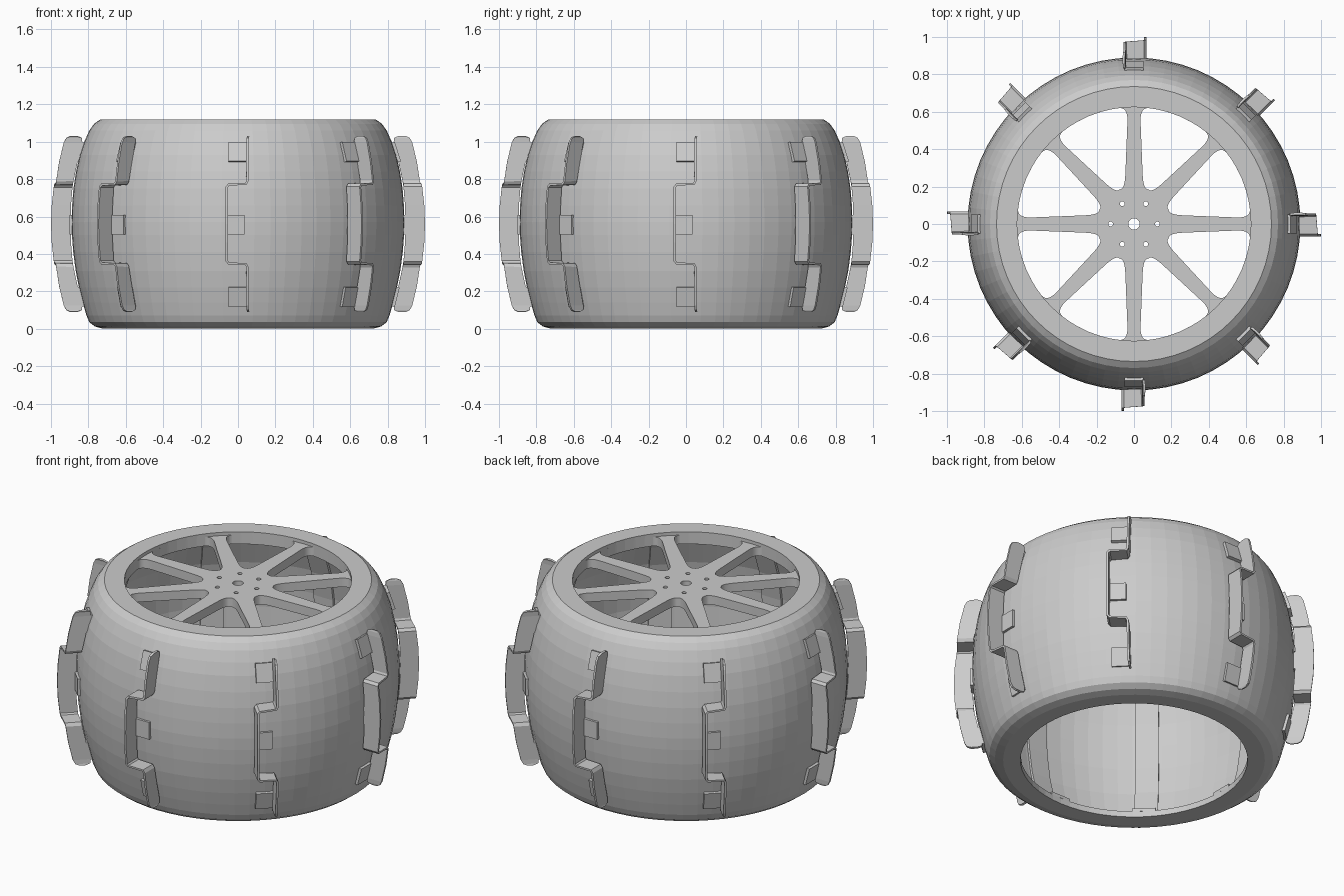
import bpy, bmesh
from math import sin, cos, pi, radians
from mathutils import Vector, Matrix

if "Cube" in bpy.data.objects:
    bpy.data.objects.remove(bpy.data.objects["Cube"])

SEG = 64
N = 8

def make(name, bm):
    bmesh.ops.recalc_face_normals(bm, faces=bm.faces)
    me = bpy.data.meshes.new(name)
    bm.to_mesh(me)
    bm.free()
    ob = bpy.data.objects.new(name, me)
    bpy.context.collection.objects.link(ob)
    return ob

def ring_copies(ob):
    # seven more copies around the wheel axis, sharing the mesh
    for i in range(1, N):
        c = ob.copy()
        c.name = f"{ob.name}_{i + 1}"
        c.rotation_euler.z = 2 * pi * i / N
        bpy.context.collection.objects.link(c)

def sheet(name, rows, thick, offset=0):
    # ribbon of quads from pairs of points, thickened
    bm = bmesh.new()
    vs = [[bm.verts.new(p) for p in row] for row in rows]
    for a, b in zip(vs, vs[1:]):
        bm.faces.new((a[0], a[1], b[1], b[0]))
    ob = make(name, bm)
    m = ob.modifiers.new("thickness", "SOLIDIFY")
    m.thickness, m.offset = thick, offset
    return ob

# Barrel-shaped tyre shell: closed profile (radius, z) spun round z
outer = [(.625, 0), (.72, 0), (.765, .012), (.795, .035), (.81, .07), (.83, .14),
         (.85, .22), (.868, .31), (.881, .41), (.888, .5), (.89, .57), (.887, .66),
         (.88, .75), (.866, .84), (.846, .93), (.822, 1.0), (.795, 1.06),
         (.77, 1.095), (.735, 1.12), (.625, 1.12)]
inner = [(.625, 1.05), (.72, 1.05), (.765, .98), (.81, .85), (.835, .7), (.843, .57),
         (.835, .42), (.81, .25), (.775, .12), (.74, .045), (.625, .035)]
bm = bmesh.new()
rings = [[bm.verts.new((r * cos(2 * pi * k / SEG), r * sin(2 * pi * k / SEG), z))
          for k in range(SEG)] for r, z in outer + inner]
for i, a in enumerate(rings):
    b = rings[(i + 1) % len(rings)]
    for k in range(SEG):
        j = (k + 1) % SEG
        bm.faces.new((a[k], a[j], b[j], b[k]))
make("tyre_shell", bm)

# Spoked wheel disc: filled 2D curve with spoke openings and bolt holes
def circle(r, cx=0, cy=0, n=16):
    return [Vector((cx + r * cos(2 * pi * k / n), cy + r * sin(2 * pi * k / n)))
            for k in range(n)]

def bend(a, c, b, n=6):
    return [a * (1 - t) ** 2 + c * 2 * t * (1 - t) + b * t * t
            for t in (k / n for k in range(n + 1))]

def opening():
    # half the opening beside the spoke on +x, then mirrored about 22.5 degrees
    mid = Vector((cos(pi / 8), sin(pi / 8)))
    polar = lambda r, a: Vector((r * cos(a), r * sin(a)))
    a0 = .125
    half = bend(mid * .2, Vector((.185, .048)), Vector((.27, .046)))
    half += bend(Vector((.55, .035)), Vector((.622, .033)), polar(.625, a0))
    half += [polar(.625, a0 + (pi / 8 - a0) * k / 4) for k in range(1, 5)]
    other = [2 * p.dot(mid) * mid - p for p in reversed(half[1:-1])]
    return half + other

cu = bpy.data.curves.new("wheel_disc", "CURVE")
cu.dimensions, cu.fill_mode, cu.extrude = "2D", "BOTH", .027
loops = [circle(.65, n=SEG), circle(.03)]
loops += [circle(.013, .125 * cos(k * pi / 3), .125 * sin(k * pi / 3), 12) for k in range(6)]
base = opening()
for k in range(N):
    rot = Matrix.Rotation(k * pi / 4, 2)
    loops.append([rot @ p for p in base])
for pts in loops:
    s = cu.splines.new("POLY")
    s.points.add(len(pts) - 1)
    for q, p in zip(s.points, pts):
        q.co = (p.x, p.y, 0, 1)
    s.use_cyclic_u = True
disc = bpy.data.objects.new("wheel_disc", cu)
disc.location.z = 1.073
bpy.context.collection.objects.link(disc)

# Grouser blade: folded sheet stepping sideways; (side, z, inner r, outer r)
low = [(.055, .09, .86, .895), (.052, .1, .835, .918), (.05, .125, .832, .932),
       (.05, .23, .858, .957), (.05, .33, .88, .972), (.042, .345, .882, .975),
       (-.05, .35, .884, .982), (-.06, .362, .885, .985), (-.06, .46, .893, .996)]
mid = [(-.06, .56, .895, 1.0)]
high = [(t, 1.12 - z, a, b) for t, z, a, b in reversed(low)]
blade = sheet("grouser_blade", [((a, t, z), (b, t, z)) for t, z, a, b in low + mid + high], .012)
ring_copies(blade)

# Three mounting feet per blade, lying on the shell
for name, z, r, t0, t1, slope in (("foot_low", .17, .842, -.05, .05, .25),
                                  ("foot_mid", .555, .893, -.06, .035, 0),
                                  ("foot_high", .945, .846, -.05, .05, -.32)):
    rows = [((r + slope * d, t0, z + d), (r + slope * d, t1, z + d)) for d in (-.052, .052)]
    ring_copies(sheet("grouser_" + name, rows, .018))

# Inner backing strips following the inside of the shell down to the lip
path = [(r - .008, z) for r, z in inner[1:-1]] + [(.625, .045)]
strip = sheet("inner_strip", [((r, -.065, z), (r, .065, z)) for r, z in path], .018)
ring_copies(strip)
